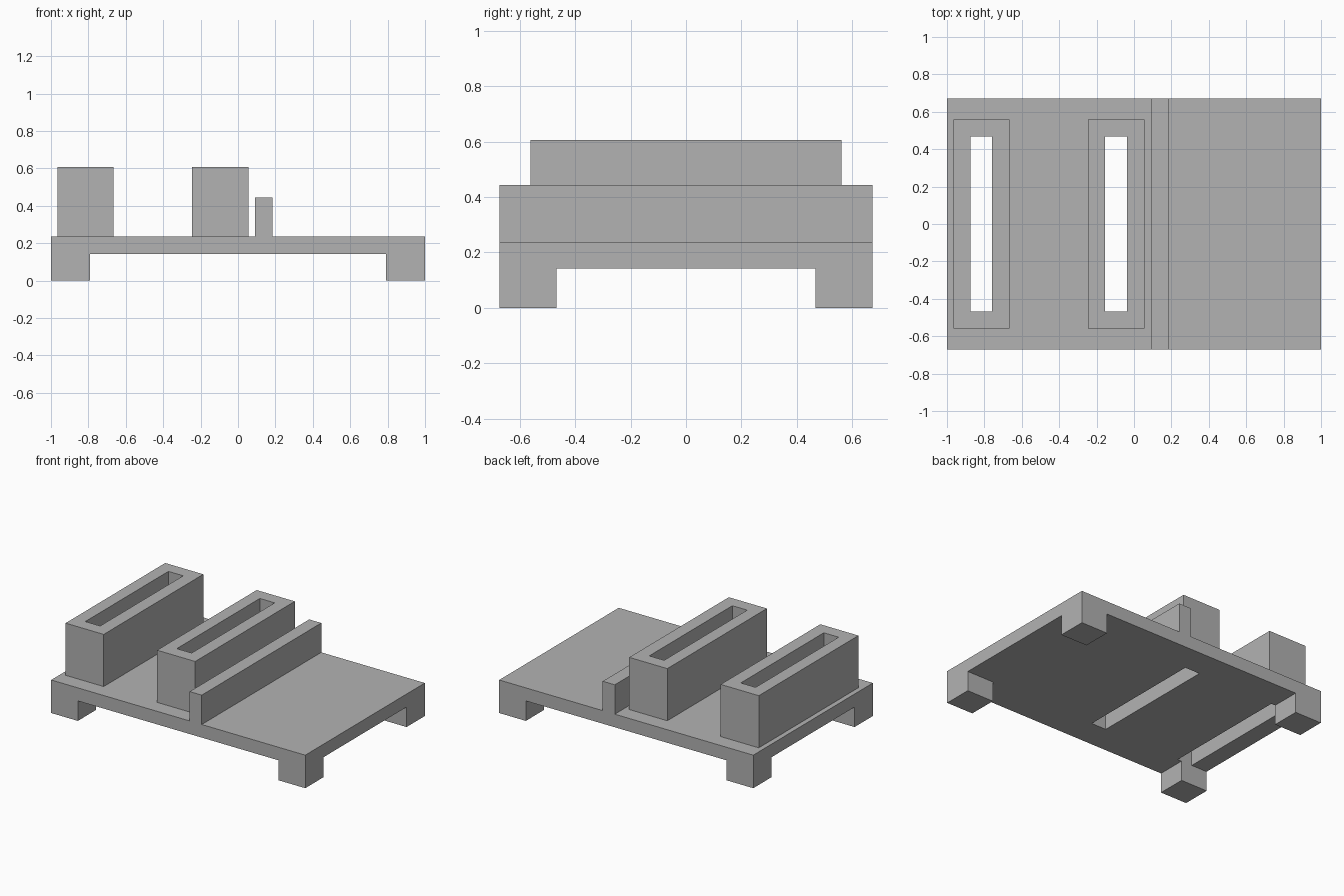
import bpy
import bmesh

cube = bpy.data.objects.get("Cube")
if cube:
    bpy.data.objects.remove(cube, do_unlink=True)

GREY = 0.448
grey = bpy.data.materials.new("plain_grey")
grey.use_nodes = True
grey.diffuse_color = (GREY, GREY, GREY, 1)
grey.node_tree.nodes["Principled BSDF"].inputs["Base Color"].default_value = (GREY, GREY, GREY, 1)

HALF_X, HALF_Y = 1.0, 0.672
LEG_H, DECK_TOP = 0.142, 0.235
SLOT_Y = 0.467
SLOTS = [(-0.875, -0.758), (-0.155, -0.038)]


def slab(name, x0, x1, y0, y1, z0, z1, slots=()):
    """Upright block with optional slots running right through it."""
    xs = [x0] + [x for s in slots for x in s] + [x1]
    ys = [y0, -SLOT_Y, SLOT_Y, y1] if slots else [y0, y1]
    bm = bmesh.new()
    grid = [[bm.verts.new((x, y, z0)) for y in ys] for x in xs]
    for i in range(len(xs) - 1):
        for j in range(len(ys) - 1):
            if slots and i % 2 == 1 and j == 1:
                continue  # open slot cell
            bm.faces.new((grid[i][j], grid[i + 1][j], grid[i + 1][j + 1], grid[i][j + 1]))
    top = bmesh.ops.extrude_face_region(bm, geom=bm.faces[:], use_keep_orig=True)["geom"]
    bmesh.ops.translate(bm, vec=(0, 0, z1 - z0),
                        verts=[v for v in top if isinstance(v, bmesh.types.BMVert)])
    bmesh.ops.recalc_face_normals(bm, faces=bm.faces[:])
    mesh = bpy.data.meshes.new(name)
    bm.to_mesh(mesh)
    bm.free()
    mesh.materials.append(grey)
    obj = bpy.data.objects.new(name, mesh)
    bpy.context.collection.objects.link(obj)
    return obj


# Deck with both slots cut through
slab("deck", -HALF_X, HALF_X, -HALF_Y, HALF_Y, LEG_H, DECK_TOP, SLOTS)

# Four corner legs
for side, sx in (("left", 1), ("right", -1)):
    for end, sy in (("front", -1), ("back", 1)):
        xa, xb = sorted((sx * 0.79, sx * HALF_X))
        ya, yb = sorted((sy * SLOT_Y, sy * HALF_Y))
        slab(f"{end}_{side}_leg", xa, xb, ya, yb, 0, LEG_H)

# Tall slotted holders
for name, x0, slot in (("outer_holder", -0.965, SLOTS[0]), ("inner_holder", -0.245, SLOTS[1])):
    slab(name, x0, x0 + 0.3, -0.56, 0.56, DECK_TOP, 0.606, [slot])

# Low ridge across the deck
slab("ridge", 0.09, 0.185, -HALF_Y, HALF_Y, DECK_TOP, 0.444)
